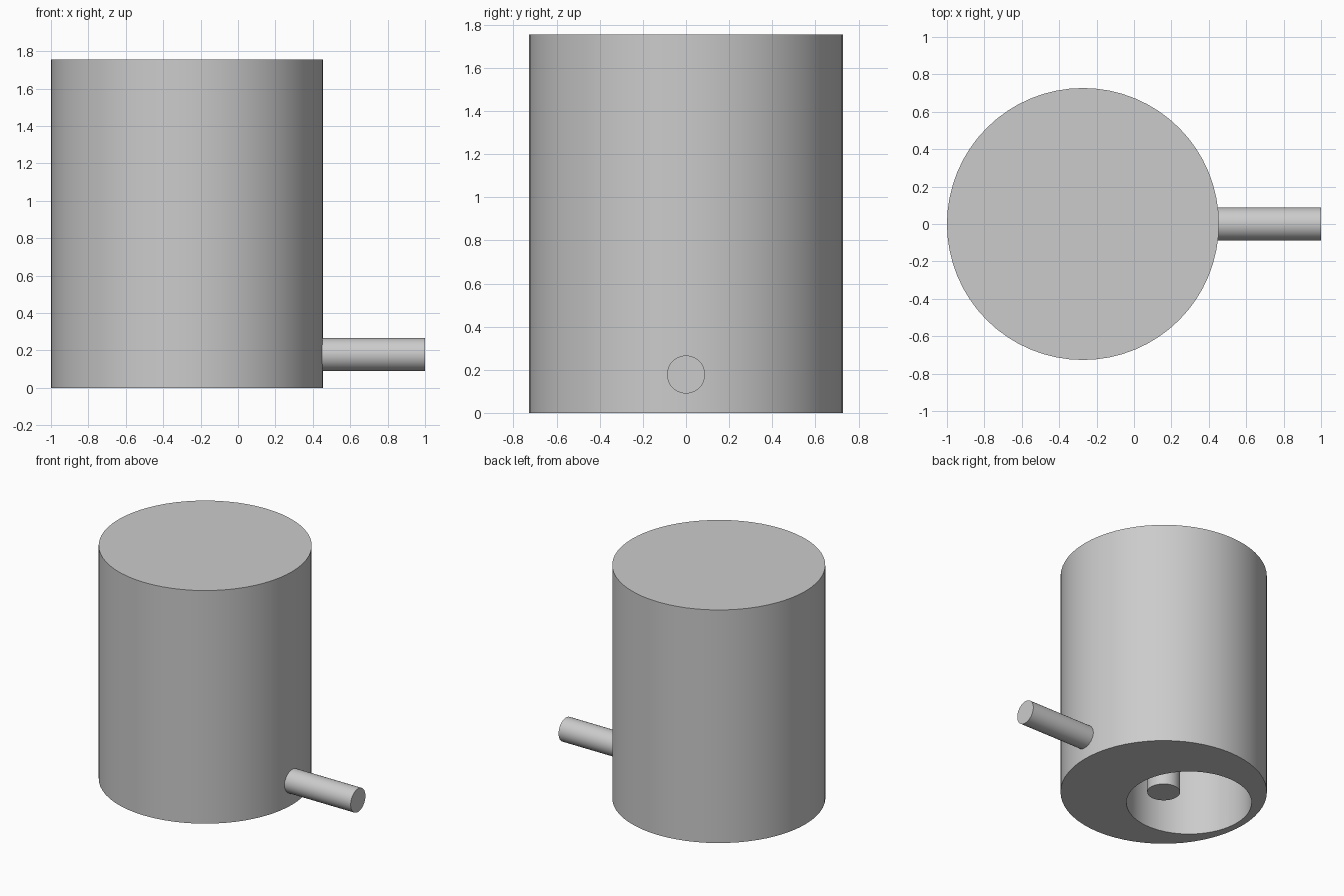
import bpy
import math

default = bpy.data.objects.get("Cube")
if default:
    bpy.data.objects.remove(default, do_unlink=True)

grey = bpy.data.materials.new("plain grey")
grey.use_nodes = True
grey.diffuse_color = (0.6, 0.6, 0.6, 1)
grey.node_tree.nodes["Principled BSDF"].inputs["Base Color"].default_value = (0.6, 0.6, 0.6, 1)

AXIS_X = -0.273
HEIGHT = 1.755
RADIUS = 0.727
BORE_RADIUS = 0.441
BORE_X = AXIS_X - 0.233
BORE_DEPTH = 1.46


def cylinder(name, radius, length, location, sides=64, rotation=(0, 0, 0)):
    bpy.ops.mesh.primitive_cylinder_add(vertices=sides, radius=radius, depth=length,
                                        location=location, rotation=rotation)
    obj = bpy.context.object
    obj.name = name
    obj.data.materials.append(grey)
    return obj


def smooth(obj):
    bpy.ops.object.select_all(action='DESELECT')
    obj.select_set(True)
    bpy.context.view_layer.objects.active = obj
    bpy.ops.object.shade_smooth_by_angle(angle=math.radians(30))


# Main drum with an off-centre blind bore opening downwards
body = cylinder("body", RADIUS, HEIGHT, (AXIS_X, 0, HEIGHT / 2))
cutter = cylinder("bore_cutter", BORE_RADIUS, BORE_DEPTH + 0.2,
                  (BORE_X, 0, BORE_DEPTH / 2 - 0.1))
cutter.hide_render = True
bore = body.modifiers.new("bore", 'BOOLEAN')
bore.operation = 'DIFFERENCE'
bore.solver = 'EXACT'
bore.object = cutter
bpy.ops.object.select_all(action='DESELECT')
body.select_set(True)
bpy.context.view_layer.objects.active = body
bpy.ops.object.modifier_apply(modifier=bore.name)
bpy.data.objects.remove(cutter, do_unlink=True)
smooth(body)

# Post hanging from the bore roof, flush with the underside
post_length = BORE_DEPTH + 0.02
smooth(cylinder("centre_post", 0.116, post_length, (AXIS_X, 0, post_length / 2), 48))

# Side rod set into the thick wall
rod_start, rod_end = 0.2, 1.0
smooth(cylinder("side_rod", 0.088, rod_end - rod_start,
                ((rod_start + rod_end) / 2, 0, 0.178), 48, (0, math.pi / 2, 0)))
